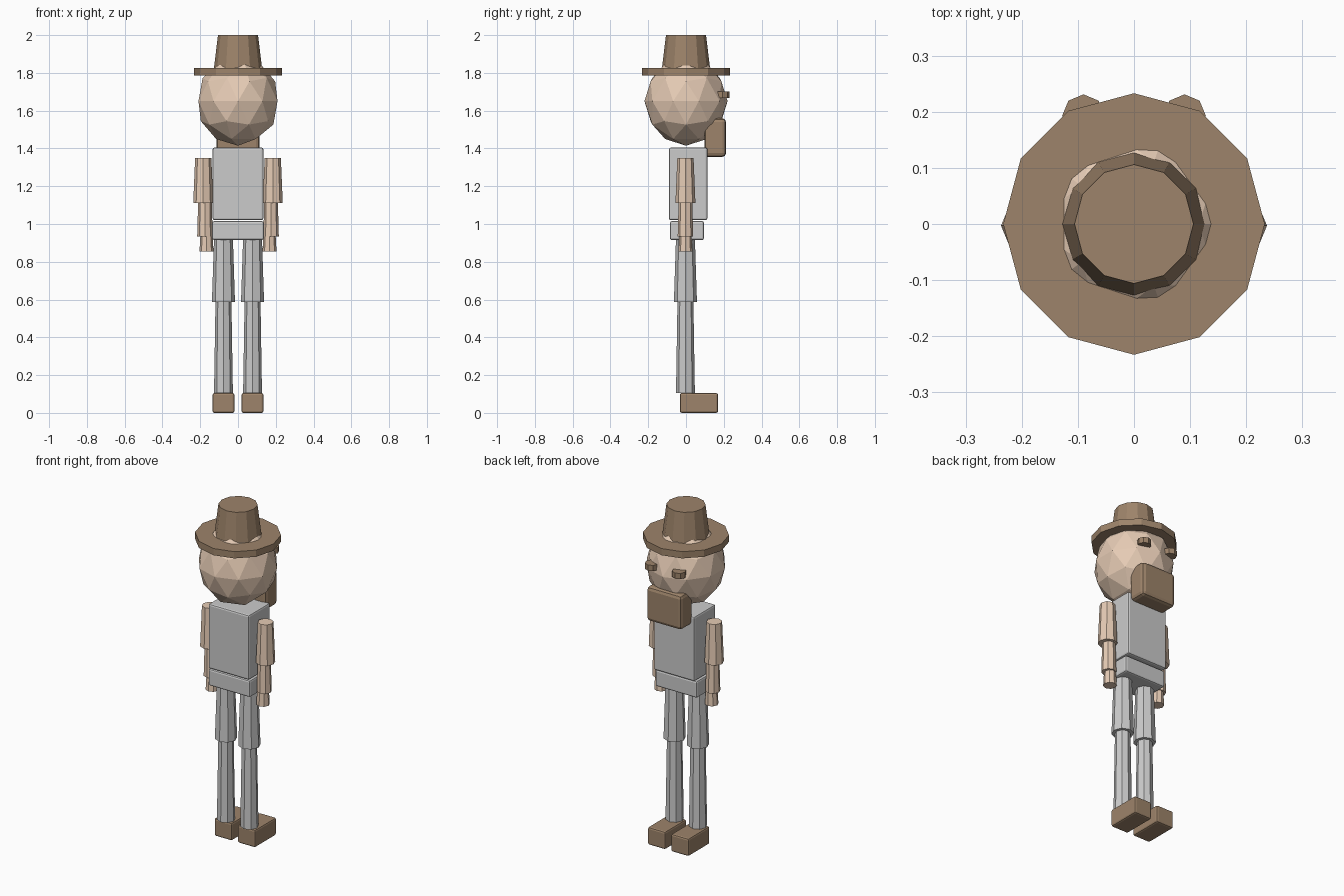
import bpy

if "Cube" in bpy.data.objects:
    bpy.data.objects.remove(bpy.data.objects["Cube"])

def material(name, rgb):
    m = bpy.data.materials.new(name)
    m.diffuse_color = (*rgb, 1)
    m.use_nodes = True
    m.node_tree.nodes["Principled BSDF"].inputs["Base Color"].default_value = m.diffuse_color
    return m

BROWN = material("brown", (0.34, 0.23, 0.145))
SKIN = material("skin", (0.79, 0.60, 0.46))

def finish(name, mat):
    ob = bpy.context.object
    ob.name = name
    if mat:
        ob.data.materials.append(mat)
    return ob

def box(name, x, y, z, mat=None, bevel=0.01):
    """Bevelled box from (min, max) ranges."""
    lo, hi = zip(x, y, z)
    bpy.ops.mesh.primitive_cube_add(size=1, location=[(a + b) / 2 for a, b in zip(lo, hi)])
    ob = finish(name, mat)
    ob.scale = [b - a for a, b in zip(lo, hi)]
    bpy.ops.object.transform_apply(location=False, rotation=False, scale=True)
    mod = ob.modifiers.new("bevel", 'BEVEL')
    mod.width, mod.segments = bevel, 2
    return ob

def tube(name, x, y, z, r, sides=8, mat=None):
    """Tapered cylinder; z and r are (bottom, top)."""
    bpy.ops.mesh.primitive_cone_add(vertices=sides, radius1=r[0], radius2=r[1],
                                    depth=z[1] - z[0], location=(x, y, sum(z) / 2))
    return finish(name, mat)

# Paired limbs, feet and eyes
for side, s in (("left", -1), ("right", 1)):
    cx = s * 0.077
    box(f"{side}_foot", (cx - 0.058, cx + 0.058), (-0.033, 0.17), (0, 0.105), BROWN)
    tube(f"{side}_lower_leg", cx, -0.003, (0.105, 0.60), (0.05, 0.042))
    tube(f"{side}_upper_leg", cx, -0.003, (0.588, 0.925), (0.061, 0.05))
    tube(f"{side}_upper_arm", s * 0.184, -0.003, (1.11, 1.35), (0.053, 0.043), mat=SKIN)
    tube(f"{side}_forearm", s * 0.175, -0.003, (0.935, 1.12), (0.041, 0.036), mat=SKIN)
    tube(f"{side}_hand", s * 0.167, -0.003, (0.855, 0.945), (0.037, 0.032), mat=SKIN)
    tube(f"{side}_eye", s * 0.09, 0.193, (1.668, 1.702), (0.038, 0.038), mat=BROWN)

# Body
box("pelvis", (-0.137, 0.137), (-0.085, 0.095), (0.915, 1.015))
box("torso", (-0.134, 0.134), (-0.09, 0.113), (1.02, 1.405))

# Head and beard
bpy.ops.mesh.primitive_ico_sphere_add(subdivisions=2, radius=0.22, location=(0, 0, 1.65))
finish("head", SKIN).scale = (1, 1, 1.07)
box("beard", (-0.115, 0.115), (0.097, 0.212), (1.355, 1.56), BROWN, 0.02)

# Hat
tube("hat_brim", 0, 0, (1.785, 1.825), (0.233, 0.233), 12, BROWN)
tube("hat_crown", 0, 0, (1.82, 2.0), (0.128, 0.106), 12, BROWN)
